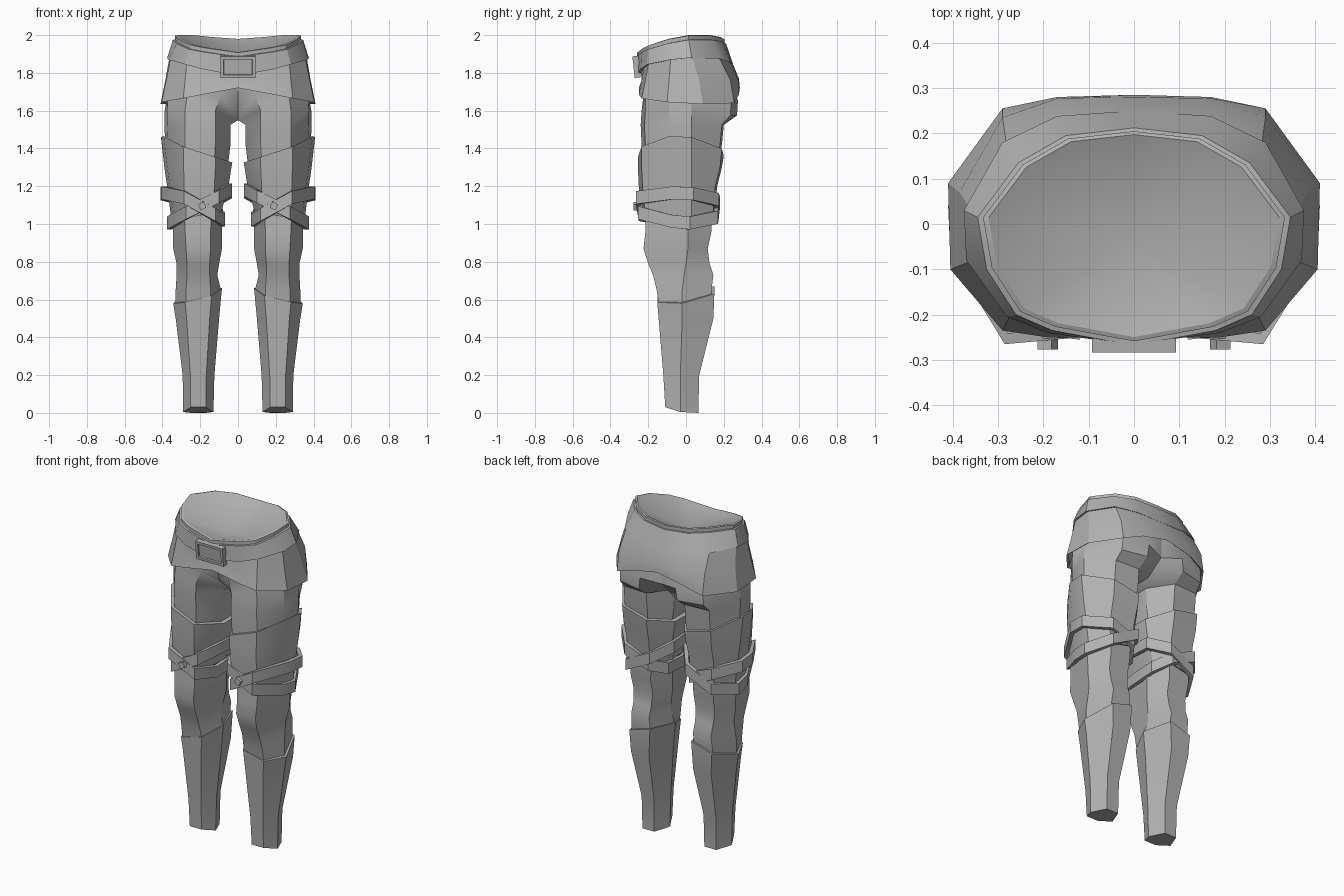
import bpy, bmesh, math
from mathutils import Matrix

if "Cube" in bpy.data.objects:
    bpy.data.objects.remove(bpy.data.objects["Cube"])

grey = bpy.data.materials.new("cloth grey")
grey.diffuse_color = (0.45, 0.45, 0.45, 1)
grey.use_nodes = True
grey.node_tree.nodes["Principled BSDF"].inputs["Base Color"].default_value = grey.diffuse_color


def finish(bm, name, mirror=False, angle=30):
    """Turn a bmesh into a shaded object, optionally mirrored across x."""
    bmesh.ops.recalc_face_normals(bm, faces=bm.faces)
    me = bpy.data.meshes.new(name)
    bm.to_mesh(me)
    bm.free()
    me.materials.append(grey)
    ob = bpy.data.objects.new(name, me)
    bpy.context.collection.objects.link(ob)
    if mirror:
        mod = ob.modifiers.new("mirror", 'MIRROR')
        mod.use_mirror_merge = False
    bpy.ops.object.select_all(action='DESELECT')
    bpy.context.view_layer.objects.active = ob
    ob.select_set(True)
    bpy.ops.object.shade_smooth_by_angle(angle=math.radians(angle))
    return ob


def loft(name, rings, mirror=False, caps=True, loop=False, centre=None):
    """Skin a list of equal-length rings; centre closes the last ring with a fan."""
    bm = bmesh.new()
    vs = [[bm.verts.new(p) for p in r] for r in rings]
    n = len(rings[0])
    pairs = list(zip(vs, vs[1:])) + ([(vs[-1], vs[0])] if loop else [])
    for a, b in pairs:
        for i in range(n):
            j = (i + 1) % n
            bm.faces.new((a[i], a[j], b[j], b[i]))
    if centre:
        c = bm.verts.new(centre)
        for i in range(n):
            bm.faces.new((vs[-1][i], vs[-1][(i + 1) % n], c))
    elif caps and not loop:
        bm.faces.new(vs[0])
        bm.faces.new(vs[-1])
    return finish(bm, name, mirror)


def hexa(xi, xo, f1, f2, yf, yb, ym, zs):
    """Six-sided leg ring: front pair, outer corner, back pair, inner corner."""
    pts = [(f1, yf), (f2, yf), (xo, ym), (f2, yb), (f1, yb), (xi, ym)]
    zs = zs if isinstance(zs, tuple) else (zs,) * 6
    return [(x, y, z) for (x, y), z in zip(pts, zs)]


def octa(xi, xo, f1, f2, yf, yb, zs):
    """Eight-sided thigh ring: front, outer, back and inner pairs."""
    pts = [(f1, yf), (f2, yf + .02), (xo - .015, -.09), (xo, .03),
           (f2 + .01, yb - .01), (f1 + .01, yb), (xi, .06), (xi, -.09)]
    zs = zs if isinstance(zs, tuple) else (zs,) * 8
    return [(x, y, z) for (x, y), z in zip(pts, zs)]


def full(half):
    """Complete a waist ring from its front-to-back half."""
    return half + [(-x, y, z) for x, y, z in half[-2:0:-1]]


def scaled(ring, s, dz):
    return [(x * s, y * s, z + dz) for x, y, z in ring]


# Shin covers, with a slanted top lip under the knee
loft("shin_cover", [
    hexa(.13, .29, .17, .25, -.11, .065, -.03, (.03, .03, .005, 0, 0, .005)),
    hexa(.125, .293, .168, .252, -.12, .07, -.03, .2),
    hexa(.10, .33, .15, .272, -.145, .145, -.02, .5),
    hexa(.085, .343, .14, .28, -.152, .15, -.02, (.62, .585, .58, .63, .67, .66)),
], mirror=True)

# Knee section of the trousers
loft("knee_section", [
    hexa(.10, .33, .15, .275, -.14, .13, -.02, .54),
    hexa(.09, .33, .145, .275, -.155, .135, -.02, .65),
    hexa(.11, .325, .15, .27, -.175, .145, -.01, .73),
    hexa(.10, .325, .15, .27, -.20, .125, 0, .79),
    hexa(.085, .343, .145, .275, -.225, .115, .01, .87),
    hexa(.085, .345, .145, .28, -.215, .135, .01, .96),
    hexa(.08, .35, .14, .285, -.215, .14, .01, 1.08),
], mirror=True)

# Upper thighs, meeting at the crotch and swelling into the seat
loft("upper_thigh", [
    octa(.06, .365, .13, .28, -.23, .165, 1.25),
    octa(.04, .385, .12, .28, -.235, .19, 1.42),
    octa(.04, .39, .12, .28, -.24, .20, 1.525),
    [(.12, -.235, 1.60), (.28, -.215, 1.60), (.375, -.09, 1.60), (.388, .03, 1.60),
     (.285, .235, 1.575), (.13, .27, 1.575), (.0, .12, 1.55), (.0, -.09, 1.55)],
    [(.09, -.225, 1.68), (.27, -.215, 1.68), (.37, -.09, 1.68), (.375, .03, 1.68),
     (.28, .24, 1.65), (.12, .275, 1.65), (.0, .235, 1.63), (.0, -.18, 1.63)],
    [(.09, -.22, 1.78), (.26, -.2, 1.78), (.34, -.09, 1.78), (.345, .03, 1.78),
     (.27, .2, 1.78), (.12, .24, 1.78), (.0, .24, 1.78), (.0, -.22, 1.78)],
], mirror=True)

# Thigh guards with a slanted upper lip
loft("thigh_guard", [
    octa(.09, .35, .13, .28, -.235, .15, (1.06, 1.03, 1.0, 1.0, 1.02, 1.05, 1.06, 1.06)),
    octa(.05, .375, .125, .285, -.25, .165, 1.2),
    octa(.035, .39, .12, .288, -.255, .19, 1.3),
    octa(.03, .408, .12, .29, -.255, .20,
         (1.355, 1.41, 1.465, 1.46, 1.40, 1.36, 1.325, 1.325)),
], mirror=True)


def strap(name, pts, zs, h, t=.025):
    """Flat band around the thigh following a slanted octagon."""
    cx = sum(p[0] for p in pts) / 8
    cy = sum(p[1] for p in pts) / 8

    def ring(dz, inset):
        return [(x - inset * (x - cx) / math.hypot(x - cx, y - cy),
                 y - inset * (y - cy) / math.hypot(x - cx, y - cy), z + dz)
                for (x, y), z in zip(pts, zs)]
    loft(name, [ring(-h, t), ring(-h, 0), ring(h, 0), ring(h, t)], mirror=True, loop=True)


# Two crossing straps per thigh
strap("high_outer_strap",
      [(.12, -.25), (.285, -.265), (.405, -.07), (.41, .04),
       (.295, .175), (.14, .17), (.07, .07), (.07, -.1)],
      (1.05, 1.14, 1.165, 1.16, 1.13, 1.07, 1.03, 1.02), .034)
strap("high_inner_strap",
      [(.10, -.25), (.275, -.255), (.36, -.08), (.375, .02),
       (.29, .17), (.12, .18), (.033, .07), (.033, -.1)],
      (1.145, 1.06, 1.015, 1.005, 1.035, 1.12, 1.17, 1.18), .034)

# Small square studs where the straps cross
bm = bmesh.new()
bmesh.ops.create_cube(bm, size=1, matrix=Matrix.Translation((.19, -.262, 1.095))
                      @ Matrix.Rotation(math.radians(25), 4, 'Y')
                      @ Matrix.Diagonal((.034, .03, .034, 1)))
finish(bm, "strap_stud", mirror=True)

# Short hip skirt with a scalloped hem
hem = full([(0, -.25, 1.72), (.19, -.25, 1.685), (.29, -.235, 1.665), (.405, -.1, 1.645),
            (.41, .09, 1.635), (.29, .255, 1.64), (.17, .28, 1.685), (0, .285, 1.72)])
hip = full([(0, -.235, 1.76), (.19, -.235, 1.76), (.28, -.215, 1.76), (.38, -.09, 1.76),
            (.385, .07, 1.76), (.29, .235, 1.76), (.17, .277, 1.76), (0, .28, 1.77)])
top = full([(0, -.24, 1.83), (.19, -.22, 1.85), (.27, -.195, 1.87), (.355, -.08, 1.89),
            (.36, .03, 1.9), (.28, .165, 1.9), (.165, .22, 1.89), (0, .235, 1.88)])
loft("hip_skirt", [scaled(hip, .94, 0), scaled(hem, .97, .008), hem, hip, top], caps=False)

# Belt band, sloping down to the front
low = full([(0, -.265, 1.785), (.19, -.24, 1.82), (.28, -.205, 1.845), (.37, -.08, 1.87),
            (.375, .03, 1.88), (.29, .18, 1.875), (.17, .238, 1.855), (0, .25, 1.845)])
high = full([(0, -.268, 1.885), (.18, -.235, 1.91), (.26, -.2, 1.925), (.325, -.1, 1.955),
             (.345, .015, 1.975), (.255, .135, 1.975), (.15, .195, 1.965), (0, .212, 1.955)])
loft("belt", [scaled(low, .94, 0), low, high, scaled(high, .95, .002)], loop=True)

# Waistband rim with a sunken lining
loft("waistband", [scaled(high, .965, -.06), scaled(high, .965, .022),
                   scaled(high, .93, .025)], centre=(0, -.04, 1.87))

# Rectangular belt buckle: raised frame with a recessed plate
bm = bmesh.new()
bmesh.ops.create_cube(bm, size=1, matrix=Matrix.Translation((0, -.262, 1.832))
                      @ Matrix.Rotation(math.radians(6), 4, 'X')
                      @ Matrix.Diagonal((.185, .032, .115, 1)))
bm.faces.ensure_lookup_table()
front = min(bm.faces, key=lambda f: f.calc_center_median().y)
bmesh.ops.inset_region(bm, faces=[front], thickness=.022)
bmesh.ops.inset_region(bm, faces=[front], thickness=.003, depth=-.009)
finish(bm, "belt_buckle")
